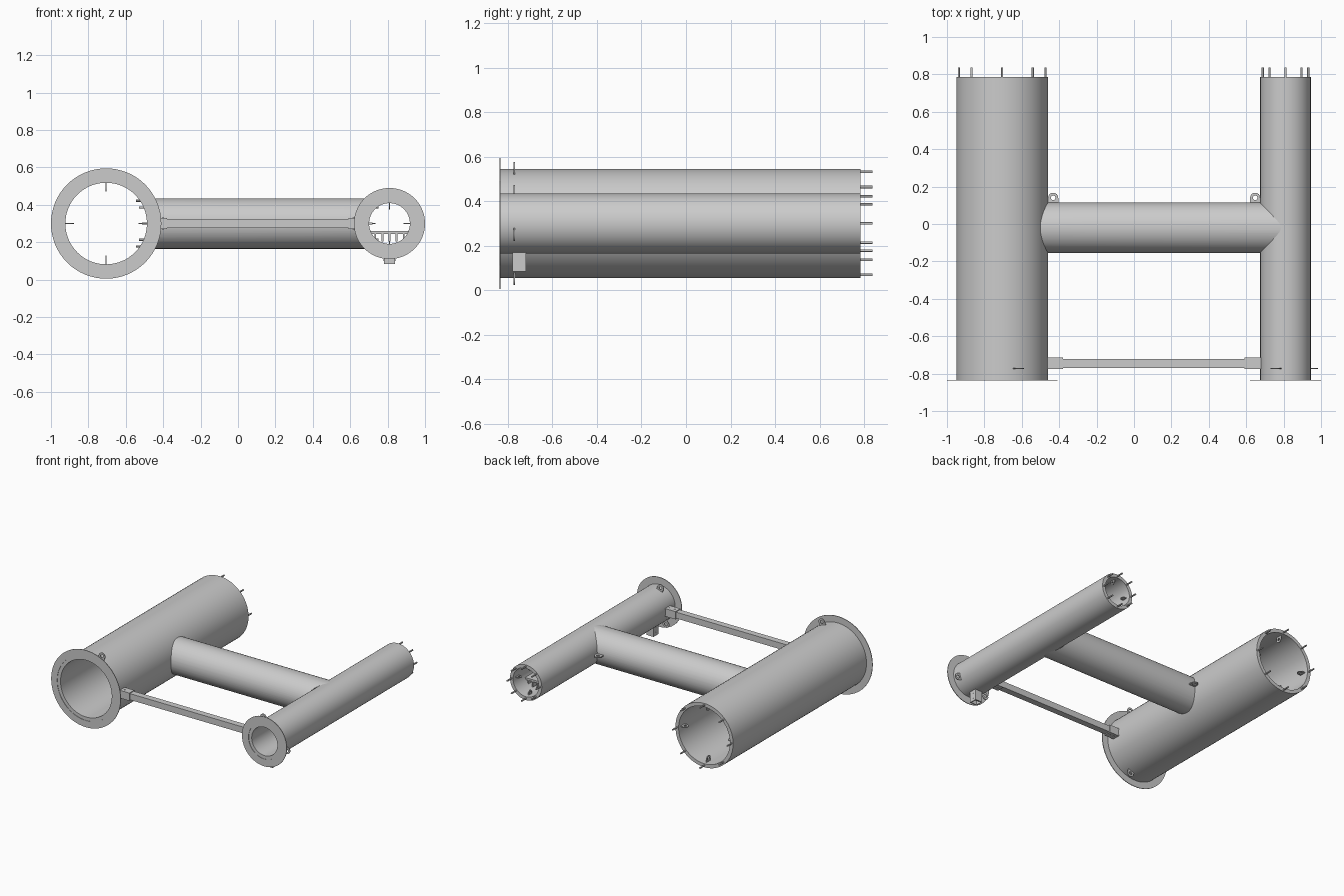
import bpy, bmesh
from math import sin, cos, pi, sqrt, radians
from mathutils import Vector

if "Cube" in bpy.data.objects:
    bpy.data.objects.remove(bpy.data.objects["Cube"])

X, Y, Z = Vector((1, 0, 0)), Vector((0, 1, 0)), Vector((0, 0, 1))
BIG = dict(x=-0.705, r=0.245, bore=0.218, flange=0.295)
SMALL = dict(x=0.81, r=0.135, bore=0.109, flange=0.19)
CZ, FRONT, BACK, CY = 0.30, -0.835, 0.785, -0.02


def circle(r, n=64):
    return [(r * cos(2 * pi * i / n), r * sin(2 * pi * i / n)) for i in range(n)]


def square(a):
    return [(a, a), (-a, a), (-a, -a), (a, -a)]


def tab(a, n=32):
    # square foot, rounded head
    pts = []
    for u, v in circle(1, n):
        k = a if v >= 0 else a / max(abs(u), abs(v))
        pts.append((u * k, v * k))
    return pts


def extrude(name, outer, inner, depth, origin, u, v, w):
    """Extrude a profile (with optional matching hole) along w."""
    bm = bmesh.new()

    def loop(pts, d):
        return [bm.verts.new(Vector(origin) + u * p[0] + v * p[1] + w * d) for p in pts]

    a, b = loop(outer, 0), loop(outer, depth)
    n = len(outer)
    c, d = (loop(inner, 0), loop(inner, depth)) if inner else (None, None)
    for i in range(n):
        j = (i + 1) % n
        bm.faces.new((a[i], a[j], b[j], b[i]))
        if inner:
            bm.faces.new((c[i], d[i], d[j], c[j]))
            bm.faces.new((a[i], c[i], c[j], a[j]))
            bm.faces.new((b[i], b[j], d[j], d[i]))
    if not inner:
        bm.faces.new(a)
        bm.faces.new(b)
    bmesh.ops.recalc_face_normals(bm, faces=bm.faces)
    me = bpy.data.meshes.new(name)
    bm.to_mesh(me)
    bm.free()
    ob = bpy.data.objects.new(name, me)
    bpy.context.collection.objects.link(ob)
    return ob


def box(name, lo, hi):
    sx, sy, sz = (hi[i] - lo[i] for i in range(3))
    return extrude(name, [(0, 0), (sx, 0), (sx, sy), (0, sy)], None, sz, lo, X, Y, Z)


def pin(name, origin, axis, length, r=0.006):
    u = axis.orthogonal().normalized()
    return extrude(name, circle(r, 12), None, length, origin, u, axis.cross(u), axis)


def cut(ob, cutter):
    m = ob.modifiers.new("cut", "BOOLEAN")
    m.operation, m.solver, m.object = "DIFFERENCE", "EXACT", cutter
    bpy.context.view_layer.objects.active = ob
    bpy.ops.object.modifier_apply(modifier=m.name)
    bpy.data.objects.remove(cutter)


# the two long pipes, with front flange, rear pins and inner rear lugs
for label, p in (("large", BIG), ("small", SMALL)):
    c = Vector((p["x"], 0, CZ))
    extrude(label + "_pipe", circle(p["r"]), circle(p["bore"]), BACK - FRONT,
            c + Y * FRONT, X, Z, Y)
    extrude(label + "_flange", circle(p["flange"]), circle(p["r"] - 0.001), 0.005,
            c + Y * (FRONT - 0.003), X, Z, Y)
    rp = (p["r"] + p["bore"]) / 2
    for u, v in circle(rp, 8):
        pin(label + "_rear_pin", c + X * u + Z * v + Y * (BACK - 0.01), Y, 0.063)
    s = 0.024 if label == "large" else 0.018
    for u, v in circle(1, 4):
        d = X * u + Z * v
        t = Y.cross(d)
        extrude(label + "_inner_lug", tab(s), circle(s * 0.45, 32), 0.006,
                c - d * -(p["bore"] - s + 0.002) + Y * 0.735 - t * 0.003, Y, -d, t)

# outer lugs just behind the flanges
for label, p, angles in (("large", BIG, (70, 290)), ("small", SMALL, (110, -20, 230))):
    for a in angles:
        d = X * cos(radians(a)) + Z * sin(radians(a))
        extrude(label + "_outer_lug", tab(0.026), circle(0.012, 32), 0.006,
                Vector((p["x"], -0.775, CZ)) + d * (p["r"] + 0.022), Y.cross(d), d, Y)

# cross pipe: saddle cut at the large pipe, mitred into the small one
cross = extrude("cross_pipe", circle(0.135), circle(0.109), 1.45, (-0.64, CY, CZ), Y, Z, X)
for p, extra in ((BIG, 0), (SMALL, 0.002)):
    cutter = extrude("cutter", circle(p["r"] + extra), None, 1.0,
                     (p["x"], -0.5, CZ), X, Z, Y)
    cutter.hide_render = True
    cut(cross, cutter)

# pins from the cross pipe through the walls of both long pipes
for u, v in circle(0.122, 8):
    xs = BIG["x"] + sqrt(BIG["r"] ** 2 - v * v)
    pin("cross_pin_left", (xs + 0.005, CY + u, CZ + v), -X, 0.058)
    if abs(v) < 0.1:
        xs = SMALL["x"] - sqrt(SMALL["r"] ** 2 - v * v)
        pin("cross_pin_right", (xs - 0.005, CY + u, CZ + v), X, 0.05)

# side lugs at both ends of the cross pipe
for x in (-0.432, 0.648):
    extrude("cross_lug", tab(0.027), circle(0.012, 32), 0.008,
            (x, 0.14, CZ - 0.004), X, Y, Z)

# front strut with end sleeves and screws
box("front_strut", (-0.463, -0.769, 0.276), (0.678, -0.721, 0.324))
for x0, x1 in ((-0.464, -0.38), (0.59, 0.679)):
    box("strut_sleeve", (x0, -0.775, 0.27), (x1, -0.715, 0.33))
    for k in (0.3, 0.75):
        pin("strut_screw", (x0 + (x1 - x0) * k, -0.745, 0.268), Z, 0.064)

# hollow square foot under the small pipe
extrude("square_foot", square(0.03), square(0.024), 0.09, (0.81, -0.75, 0.083), X, Y, Z)
for z in (0.105, 0.145):
    pin("foot_screw", (0.779, -0.75, z), X, 0.062, 0.005)

# ribbed floor inside the small pipe
box("inner_floor", (0.707, 0.5, 0.245), (0.913, 0.65, 0.26))
for i in range(-2, 3):
    x = SMALL["x"] + i * 0.038
    zlow = CZ - sqrt(0.111 ** 2 - (i * 0.038) ** 2)
    box("floor_rib", (x - 0.005, 0.5, max(zlow, 0.205)), (x + 0.005, 0.65, 0.246))

# smooth the round parts
bpy.ops.object.select_all(action="SELECT")
bpy.ops.object.shade_smooth_by_angle(angle=radians(30))
